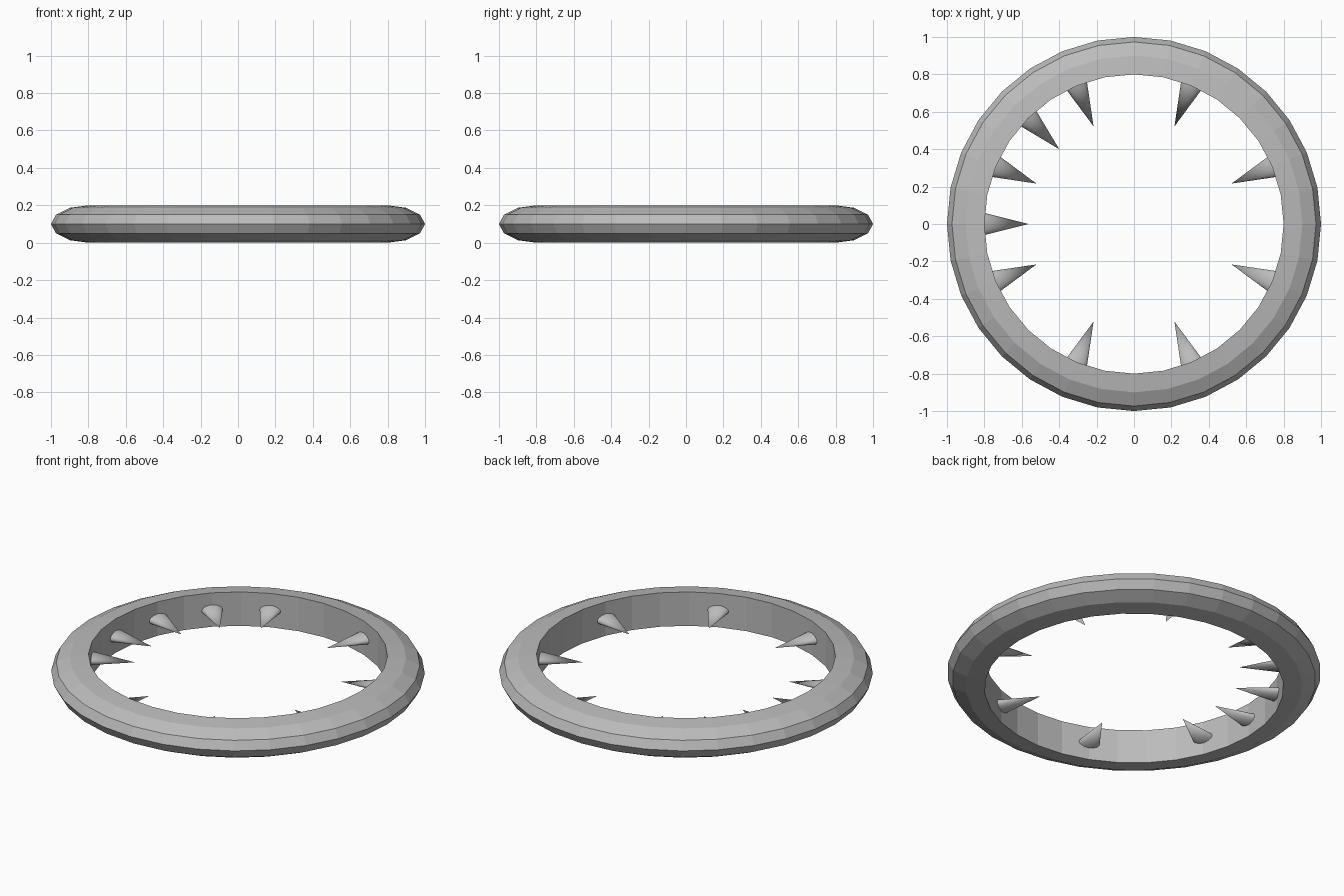
import bpy, bmesh, math
from mathutils import Matrix

if "Cube" in bpy.data.objects:
    bpy.data.objects.remove(bpy.data.objects["Cube"])

SIDES = 32

grey = bpy.data.materials.new("plain grey")
grey.diffuse_color = (0.5, 0.5, 0.5, 1)
grey.use_nodes = True
grey.node_tree.nodes["Principled BSDF"].inputs["Base Color"].default_value = grey.diffuse_color


def finish(name, bm):
    bmesh.ops.recalc_face_normals(bm, faces=bm.faces[:])
    me = bpy.data.meshes.new(name)
    bm.to_mesh(me)
    bm.free()
    me.materials.append(grey)
    ob = bpy.data.objects.new(name, me)
    bpy.context.collection.objects.link(ob)
    return ob


# Ring: half-ellipse section with a straight inner wall, swept round z
bm = bmesh.new()
profile = [(0.8 + 0.2 * math.cos(math.radians(t)), 0.1 + 0.1 * math.sin(math.radians(t)))
           for t in range(-90, 91, 30)]
loops = []
for i in range(SIDES):
    a = 2 * math.pi * i / SIDES
    loops.append([bm.verts.new((r * math.cos(a), r * math.sin(a), z)) for r, z in profile])
n = len(profile)
for i in range(SIDES):
    p, q = loops[i], loops[(i + 1) % SIDES]
    for j in range(n):
        k = (j + 1) % n
        bm.faces.new((p[j], q[j], q[k], p[k]))
finish("ring", bm)

# Inward spikes: flattened cones, base sunk slightly into the wall
TIP, BASE = 0.565, 0.83
for deg in (22.5, 67.5, 112.5, 135, 157.5, 180, 202.5, 247.5, 292.5, 337.5):
    bm = bmesh.new()
    depth = BASE - TIP
    m = (Matrix.Translation((0, 0, 0.1))
         @ Matrix.Rotation(math.radians(deg), 4, 'Z')
         @ Matrix.Translation(((BASE + TIP) / 2, 0, 0))
         @ Matrix.Diagonal((1, 1, 0.5, 1))
         @ Matrix.Rotation(math.radians(-90), 4, 'Y'))
    bmesh.ops.create_cone(bm, cap_ends=True, segments=32, radius1=depth * 0.25,
                          radius2=0, depth=depth, matrix=m)
    for f in bm.faces:
        f.smooth = len(f.verts) == 3
    finish("spike", bm)
